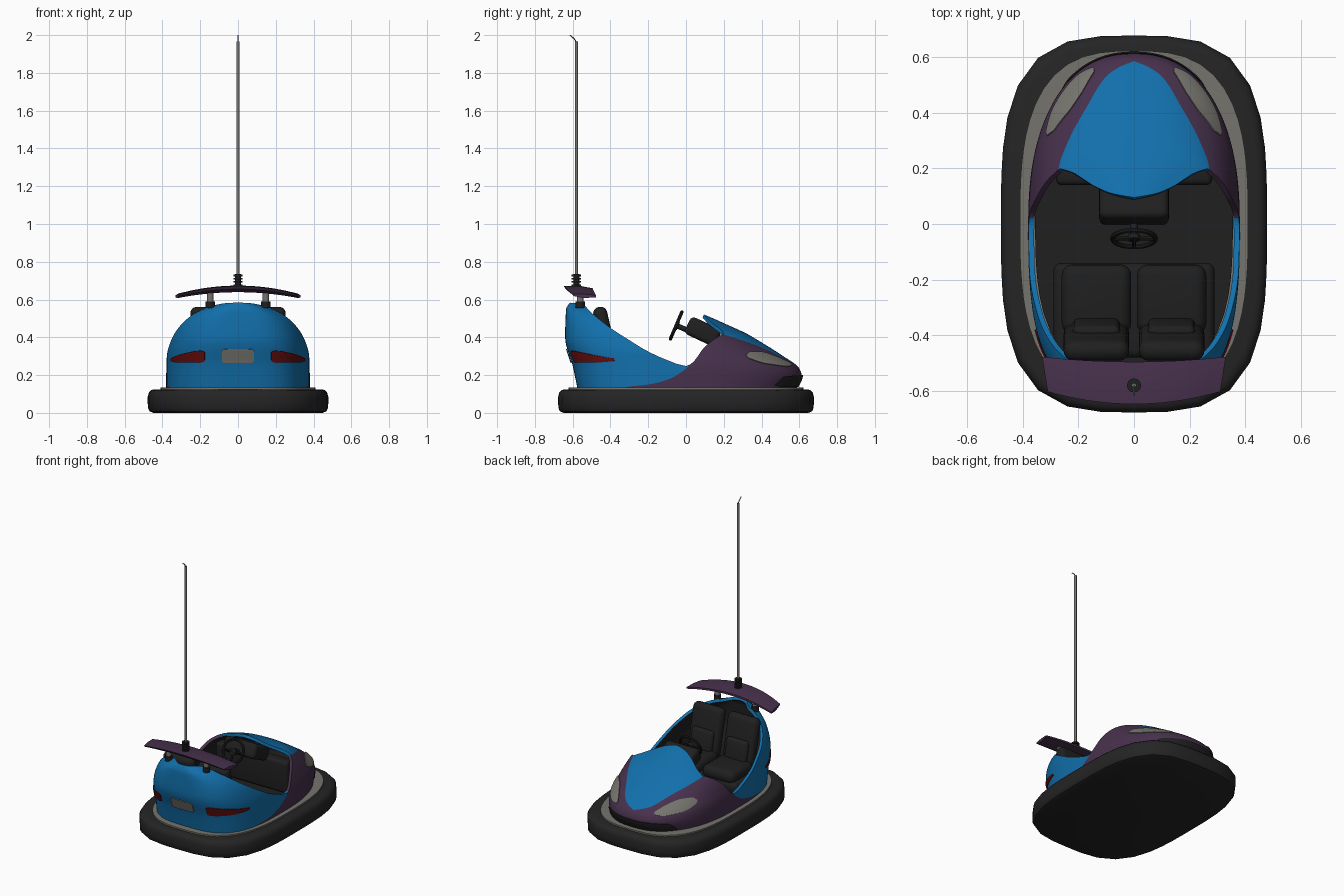
import bpy, bmesh, math
from mathutils import Vector, Matrix

if "Cube" in bpy.data.objects:
    bpy.data.objects.remove(bpy.data.objects["Cube"])


def mat(name, r, g, b):
    m = bpy.data.materials.new(name)
    m.diffuse_color = (r, g, b, 1)
    m.use_nodes = True
    m.node_tree.nodes["Principled BSDF"].inputs["Base Color"].default_value = m.diffuse_color
    return m


BLUE = mat("blue paint", .006, .16, .41)
PURPLE = mat("purple paint", .062, .03, .072)
RUBBER = mat("black rubber", .018, .018, .018)
DARK = mat("dark trim", .014, .014, .014)
GREY = mat("grey metal", .18, .175, .155)
RED = mat("red lens", .13, .004, .004)


def curve(pts):
    """Monotone cubic through (x, y) points."""
    X, Y = zip(*pts)
    d = [(Y[i + 1] - Y[i]) / (X[i + 1] - X[i]) for i in range(len(X) - 1)]
    m = [d[0]] + [2 * a * b / (a + b) if a * b > 0 else 0 for a, b in zip(d, d[1:])] + [d[-1]]

    def f(x):
        if x <= X[0]: return Y[0]
        if x >= X[-1]: return Y[-1]
        i = max(k for k in range(len(X)) if X[k] <= x)
        h = X[i + 1] - X[i]
        t = (x - X[i]) / h
        return ((2*t**3 - 3*t*t + 1) * Y[i] + (t**3 - 2*t*t + t) * h * m[i]
                + (3*t*t - 2*t**3) * Y[i + 1] + (t**3 - t*t) * h * m[i + 1])
    return f


def add(name, bm, mats):
    me = bpy.data.meshes.new(name)
    bm.to_mesh(me)
    bm.free()
    ob = bpy.data.objects.new(name, me)
    bpy.context.collection.objects.link(ob)
    for m in mats:
        me.materials.append(m)
    return ob


def loft(name, rings, material):
    """Closed rings joined in order, with both ends capped."""
    bm = bmesh.new()
    vs = [[bm.verts.new(p) for p in r] for r in rings]
    n = len(vs[0])
    for a, b in zip(vs, vs[1:]):
        for i in range(n):
            bm.faces.new((a[i], a[(i + 1) % n], b[(i + 1) % n], b[i]))
    bm.faces.new(vs[0])
    bm.faces.new(vs[-1])
    bmesh.ops.recalc_face_normals(bm, faces=bm.faces)
    return add(name, bm, [material])


def oval(a, b, z, n, count=36):
    out = []
    for i in range(count):
        t = 2 * math.pi * i / count
        c, s = math.cos(t), math.sin(t)
        r = (abs(c / a) ** n + abs(s / b) ** n) ** (-1 / n)
        out.append((r * c, r * s, z))
    return out


def box(name, loc, size, material, bevel=.01, tilt=0):
    bm = bmesh.new()
    bmesh.ops.create_cube(bm, size=1, matrix=Matrix.Diagonal((*size, 1)))
    ob = add(name, bm, [material])
    ob.location, ob.rotation_euler = loc, (math.radians(tilt), 0, 0)
    b = ob.modifiers.new("bevel", 'BEVEL')
    b.width, b.segments = bevel, 4
    return ob


def rod(name, a, b, r, material, sides=16):
    a, b = Vector(a), Vector(b)
    bm = bmesh.new()
    bmesh.ops.create_cone(bm, cap_ends=True, segments=sides, radius1=r, radius2=r, depth=(b - a).length)
    bm.transform(Matrix.Translation((a + b) / 2) @ (b - a).to_track_quat('Z', 'Y').to_matrix().to_4x4())
    return add(name, bm, [material])


# Body surface: at each height a half oval, different to the front and rear
front_w = curve([(.13, .38), (.2, .38), (.25, .378), (.31, .365), (.37, .345), (.42, .315), (.475, .19), (.5, .13), (.525, .07)])
front_y = curve([(.13, .585), (.2, .612), (.235, .6), (.31, .5), (.37, .405), (.42, .32), (.475, .2), (.5, .145), (.525, .085)])
rear_w = curve([(.13, .38), (.3, .378), (.4, .36), (.47, .33), (.52, .285), (.555, .22), (.58, .12), (.59, .05)])
rear_y = curve([(.13, .575), (.25, .6), (.4, .64), (.55, .635), (.58, .62), (.59, .6)])
rim = curve([(-.64, .585), (-.6, .582), (-.55, .575), (-.5, .53), (-.4, .45), (-.3, .385), (-.2, .325), (-.1, .28),
             (0, .248), (.03, .262), (.1, .35), (.18, .41), (.2, .42), (.21, .7)])
hood_edge = curve([(0, .095), (.08, .11), (.15, .14), (.22, .185), (.27, .2)])
sill = curve([(-.33, .1), (-.32, .135), (-.2, .15), (-.1, .175), (-.03, .21), (.02, .25)])
hood_blue = curve([(0, .28), (.2, .27), (.3, .235), (.42, .17), (.53, .1), (.565, .05), (.585, 0)])


def spow(v, e):
    return math.copysign(abs(v) ** e, v) if abs(v) > 1e-9 else 0.0


def surf(deg, z):
    c, s = math.cos(math.radians(deg)), math.sin(math.radians(deg))
    if deg >= 0:
        return Vector((front_w(z) * spow(c, .87), front_y(z) * spow(s, .87), z))
    return Vector((rear_w(z) * spow(c, .625), rear_y(z) * spow(s, .625), z))


def inside(p):
    return p.z < rim(p.y) or (p.x < .27 and p.y > hood_edge(p.x))


def is_purple(p):
    return p.z < sill(p.y) if p.y < .02 else (p.z < .2 or p.x >= hood_blue(p.y))


def first_false(test, deg):
    z, step = .13, .008
    while z < .6 and test(surf(deg, z)):
        z += step
    if z == .13:
        return z
    lo, hi = z - step, z
    for _ in range(12):
        mid = (lo + hi) / 2
        lo, hi = (mid, hi) if test(surf(deg, mid)) else (lo, mid)
    return lo


def strip(columns, rows, split=None):
    """Grid of faces from columns of points; rows above split get slot 1."""
    bm = bmesh.new()
    vs = [[bm.verts.new(p) for p in c] for c in columns]
    for a, b in zip(vs, vs[1:]):
        for j in range(rows):
            f = bm.faces.new((a[j], b[j], b[j + 1], a[j + 1]))
            f.material_index = int(split is not None and j >= split)
    bmesh.ops.dissolve_degenerate(bm, dist=1e-5, edges=bm.edges)
    bmesh.ops.remove_doubles(bm, verts=bm.verts, dist=1e-5)
    return bm


def shell(ob, thick, offset):
    m = ob.modifiers.new("mirror", 'MIRROR')
    m.merge_threshold = .0005
    s = ob.modifiers.new("thickness", 'SOLIDIFY')
    s.thickness, s.offset = thick, offset
    return s


# Body shell: purple skirt and nose, blue tub and hood, dark lining
N, cols = 18, []
for i in range(145):
    deg = -90 + 180 * i / 144
    top = first_false(inside, deg)
    mid = min(first_false(is_purple, deg), top)
    zs = [.13 + (mid - .13) * j / N for j in range(N)] + [mid + (top - mid) * j / N for j in range(N + 1)]
    cols.append([surf(deg, z) for z in zs])
s = shell(add("body_shell", strip(cols, 2 * N, N), [PURPLE, BLUE, DARK, DARK]), .02, -1)
s.material_offset = 2


# Lights, plate and grille: thin panels following the body surface
def panel(name, pts, material):
    lo, hi = curve([(a, l) for a, l, h in pts]), curve([(a, h) for a, l, h in pts])
    cs = []
    for i in range(25):
        a = pts[0][0] + (pts[-1][0] - pts[0][0]) * i / 24
        col = []
        for j in range(7):
            z = lo(a) + (hi(a) - lo(a)) * j / 6
            n = (surf(a + .5, z) - surf(a - .5, z)).cross(surf(a, z + .003) - surf(a, z - .003)).normalized()
            p = surf(a, z) + n * .002
            if abs(a) == 90:
                p.x = 0
            col.append(p)
        cs.append(col)
    shell(add(name, strip(cs, 6), [material]), .005, 1)


panel("headlights", [(35, .287, .303), (42, .262, .322), (52, .25, .32), (62, .243, .3), (71, .25, .264)], GREY)
panel("nose_grille", [(50, .145, .15), (56, .14, .192), (70, .14, .198), (90, .142, .2)], DARK)
panel("tail_lights", [(-73, .275, .322), (-70, .267, .33), (-55, .268, .32), (-40, .268, .303), (-28, .274, .288)], RED)
panel("rear_plate", [(-90, .266, .34), (-85.6, .267, .338), (-84.8, .277, .33)], GREY)

# Rubber bumper and the metal deck on it
prof = [(.03, 0), (.01, .008), (.002, .025), (0, .05), (0, .085), (.006, .108), (.018, .12), (.035, .125)]
loft("bumper", [oval(.478 - d, .677 - d, z, 3.3) for d, z in prof], RUBBER)
loft("deck", [oval(.41, .622, z, 2.9, 64) for z in (.12, .135)], GREY)
loft("cockpit_floor", [oval(.355, .55, z, 2.8, 48) for z in (.13, .155)], DARK)

# Seats
box("seat_bench", (0, -.31, .19), (.58, .34, .08), DARK, .03)
for side, x in (("left", -.135), ("right", .135)):
    box(side + "_seat_cushion", (x, -.27, .25), (.25, .25, .09), DARK, .04)
    box(side + "_seat_back", (x, -.425, .4), (.235, .075, .33), DARK, .035, 13)
    box(side + "_seat_pad", (x, -.375, .34), (.17, .05, .16), DARK, .024, 13)

# Dashboard and steering wheel
box("dash_panel", (0, .18, .27), (.56, .08, .22), DARK, .02)
box("dash_console", (0, .09, .43), (.25, .18, .1), DARK, .025, -25)
hub, axis = Vector((0, -.052, .463)), Vector((0, -.92, .39))
rod("steering_column", hub, hub - axis * .12, .014, DARK)
rod("steering_hub", hub + axis * .006, hub - axis * .012, .022, DARK)
for i, a in enumerate((0, 180, 270)):
    d = Matrix.Rotation(math.radians(67), 3, 'X') @ Vector((math.cos(math.radians(a)), math.sin(math.radians(a)), 0))
    rod("steering_spoke_%d" % (i + 1), hub, hub + d * .078, .007, DARK, 8)
bpy.ops.mesh.primitive_torus_add(location=hub, rotation=(math.radians(67), 0, 0), major_radius=.077,
                                 minor_radius=.009, major_segments=32, minor_segments=8)
wheel = bpy.context.object
wheel.name = "steering_wheel"
wheel.data.materials.append(DARK)

# Rear wing on two posts
rings = []
for i in range(-10, 11):
    u = i / 10
    z, y0, y1 = .655 - .037 * u * u, -.647 + .045 * u * u, -.495 + .018 * u * u
    ym, k = (y0 + y1) / 2, 1 - .35 * u * u
    x = .33 * u
    rings.append([(x * .94, y0, z + .016 * k), (x * .97, ym, z + .019 * k), (x, y1, z + .005), (x, y1, z - .009 * k),
                  (x * .97, ym, z - .016 * k), (x * .94, y0 + .01, z)])
loft("rear_wing", rings, PURPLE)
for side, x in (("left", -.147), ("right", .147)):
    rod(side + "_wing_post", (x, -.56, .57), (x, -.56, .645), .018, GREY)
    rod(side + "_wing_post_foot", (x, -.56, .555), (x, -.56, .59), .024, DARK)

# Power mast with ribbed insulator and contact wire
rod("mast_base", (0, -.58, .665), (0, -.58, .735), .016, DARK)
for i in range(4):
    z = .672 + i * .017
    rod("mast_rib_%d" % (i + 1), (0, -.58, z), (0, -.58, z + .009), .025, DARK, 20)
rod("mast_pole", (0, -.58, .7), (0, -.58, 1.965), .0085, GREY)
rod("contact_wire_lower", (0, -.58, 1.96), (0, -.592, 1.982), .003, GREY, 8)
rod("contact_wire_upper", (0, -.592, 1.981), (0, -.614, 1.999), .003, GREY, 8)

# Bake modifiers and smooth the shading
bpy.ops.object.select_all(action='SELECT')
bpy.context.view_layer.objects.active = wheel
bpy.ops.object.convert(target='MESH')
bpy.ops.object.shade_smooth_by_angle(angle=math.radians(35))
